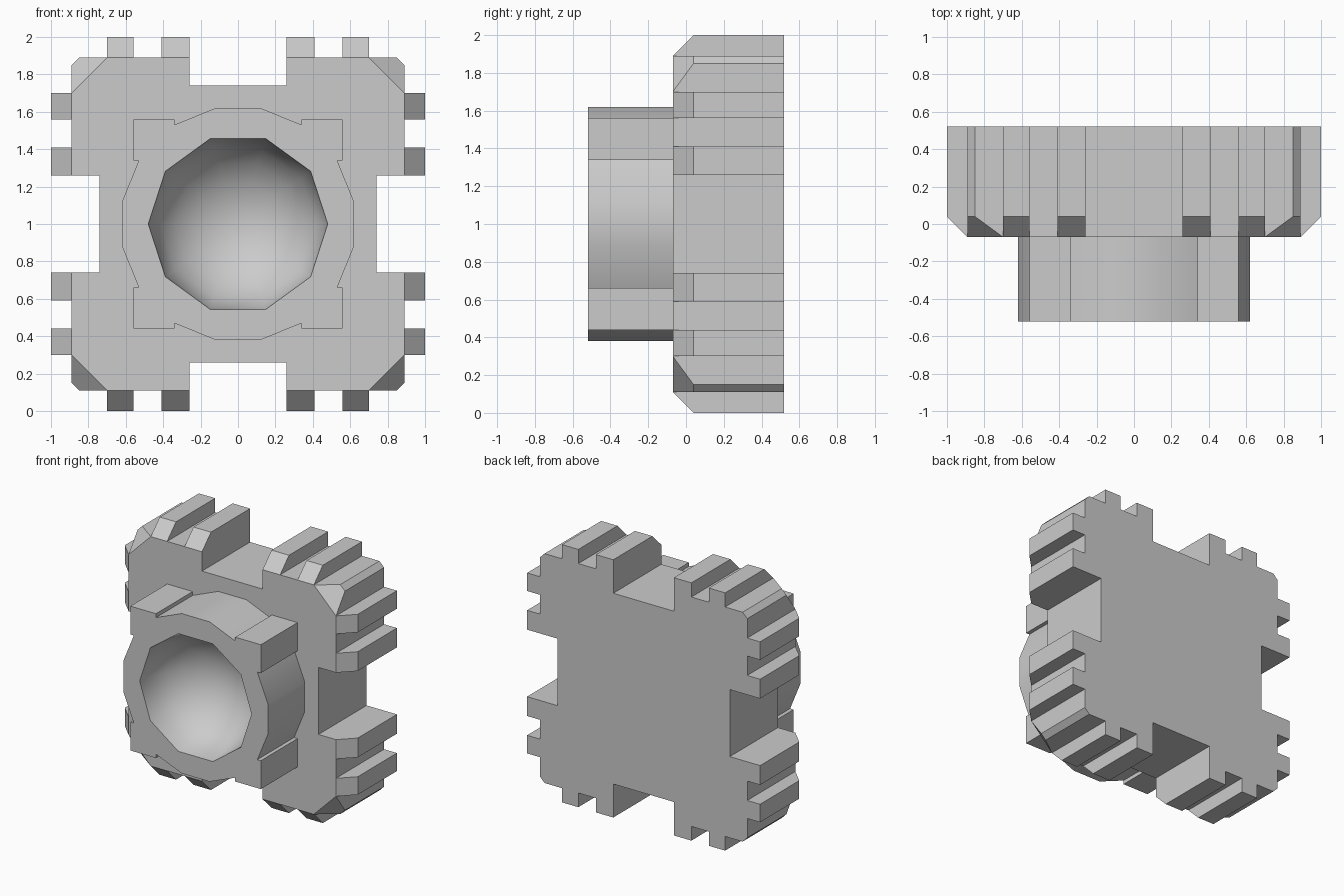
import bpy, bmesh, math

if "Cube" in bpy.data.objects:
    bpy.data.objects.remove(bpy.data.objects["Cube"])

CZ = 1.0  # height of the part's centre


def four_fold(quarter):
    """Repeat a quarter profile (x, z) around the centre, clockwise."""
    pts, cur = [], quarter
    for _ in range(4):
        pts += cur
        cur = [(z, -x) for x, z in cur]
    return pts


def ring(bm, pts, y):
    return [bm.verts.new((x, y, z + CZ)) for x, z in pts]


def bridge(bm, a, b):
    n = len(a)
    for i in range(n):
        j = (i + 1) % n
        bm.faces.new((a[i], a[j], b[j], b[i]))


def finish(bm, name, angle):
    bmesh.ops.remove_doubles(bm, verts=bm.verts, dist=0.0005)
    bmesh.ops.recalc_face_normals(bm, faces=bm.faces)
    mesh = bpy.data.meshes.new(name)
    bm.to_mesh(mesh)
    bm.free()
    obj = bpy.data.objects.new(name, mesh)
    bpy.context.collection.objects.link(obj)
    bpy.ops.object.select_all(action='DESELECT')
    obj.select_set(True)
    bpy.context.view_layer.objects.active = obj
    bpy.ops.object.shade_smooth_by_angle(angle=math.radians(angle))
    return obj


# Toothed base block: bevelled front, straight back
half = [(0.26, 0.74), (0.26, 1.0), (0.41, 1.0), (0.41, 0.89), (0.56, 0.89),
        (0.56, 1.0), (0.70, 1.0), (0.70, 0.89), (0.85, 0.89)]
full = half + [(z, x) for x, z in reversed(half)]
# front outline: teeth collapse to the block face, corner is cut back
front_half = [(min(x, 0.70), min(z, 0.89)) for x, z in half]
front = front_half + [(z, x) for x, z in reversed(front_half)]

bm = bmesh.new()
f = ring(bm, four_fold(front), -0.07)
m = ring(bm, four_fold(full), 0.04)
b = ring(bm, four_fold(full), 0.52)
bridge(bm, f, m)
bridge(bm, m, b)
bm.faces.new(b)
bmesh.ops.remove_doubles(bm, verts=bm.verts, dist=0.0005)
bmesh.ops.holes_fill(bm, edges=[e for e in bm.edges if e.is_boundary], sides=0)
finish(bm, "toothed_block", 15)

# Front socket: round collar with four square corner lugs and a ten-sided bowl
lug = [(0.12, 0.62), (0.34, 0.53), (0.34, 0.56), (0.56, 0.56),
       (0.56, 0.34), (0.53, 0.34), (0.62, 0.12)]
outline = four_fold([p for p in lug[:-1]] + [lug[-1]])

bm = bmesh.new()
outer = ring(bm, outline, -0.52)
back = ring(bm, outline, -0.06)
bridge(bm, outer, back)
bm.faces.new(back)

SIDES, STEPS, RADIUS, DEPTH = 10, 6, 0.48, 0.44
prev = rim = None
for s in range(STEPS):
    t = s / STEPS * math.pi / 2
    r = RADIUS * math.cos(t)
    pts = [(r * math.cos(k * math.tau / SIDES), r * math.sin(k * math.tau / SIDES))
           for k in range(SIDES)]
    cur = ring(bm, pts, -0.52 + DEPTH * math.sin(t))
    if prev:
        bridge(bm, prev, cur)
    else:
        rim = cur
    prev = cur
tip = bm.verts.new((0, -0.52 + DEPTH, CZ))
for k in range(SIDES):
    bm.faces.new((prev[k], prev[(k + 1) % SIDES], tip))

# flat front face between collar outline and bowl rim
for k in range(SIDES):
    if bm.edges.get((rim[k], rim[(k + 1) % SIDES])) is None:
        bm.edges.new((rim[k], rim[(k + 1) % SIDES]))
edges = [e for e in bm.edges if e.is_boundary]
bmesh.ops.triangle_fill(bm, edges=edges, use_beauty=True, normal=(0, -1, 0))
finish(bm, "bowl_socket", 40)
